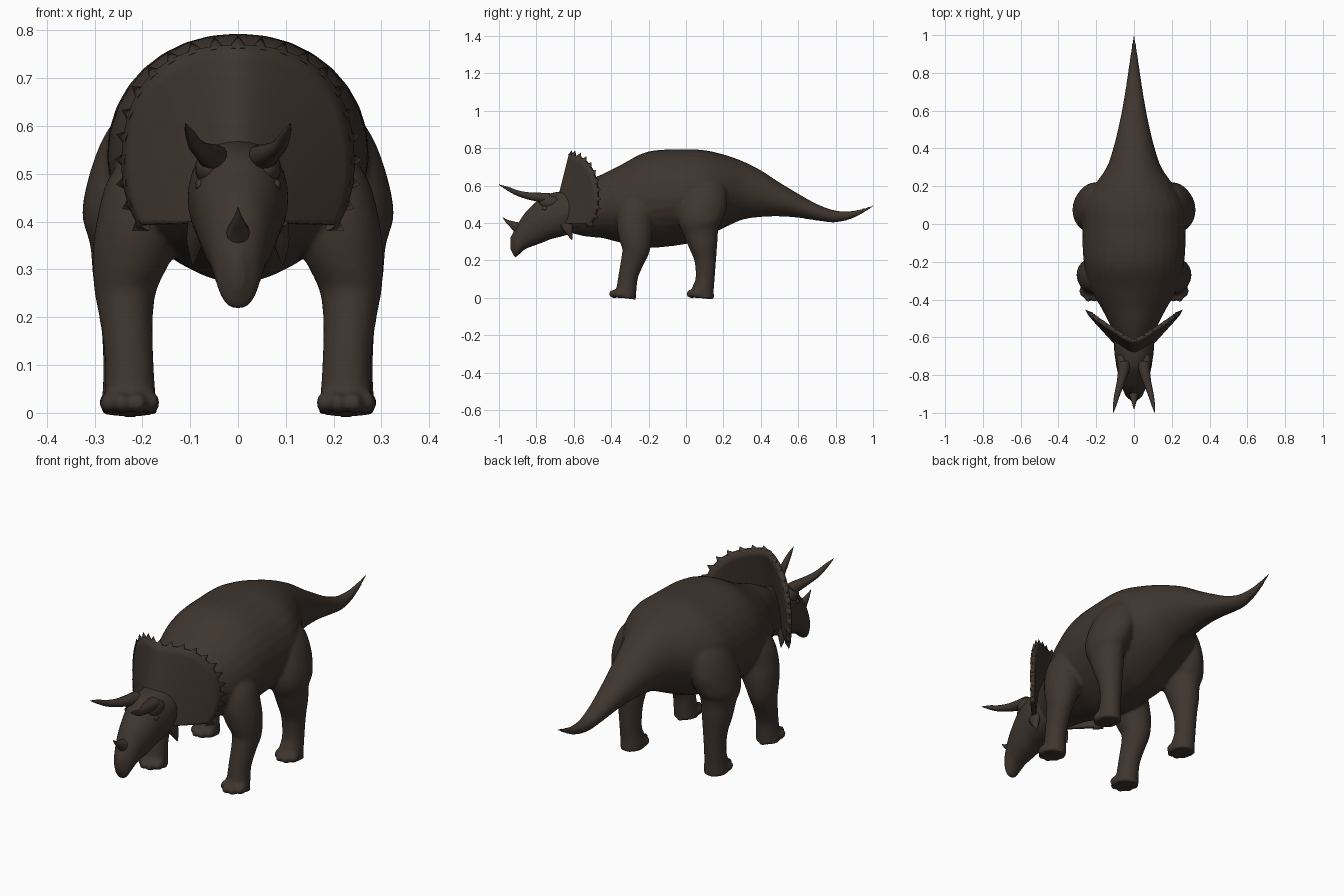
import bpy, bmesh, math
from mathutils import Vector

cube = bpy.data.objects.get("Cube")
if cube:
    bpy.data.objects.remove(cube, do_unlink=True)

hide = bpy.data.materials.new("dark_brown_hide")
hide.use_nodes = True
COLOUR = (0.050, 0.036, 0.028, 1)
hide.diffuse_color = COLOUR
hide.node_tree.nodes["Principled BSDF"].inputs["Base Color"].default_value = COLOUR


def finish(name, bm, angle=60):
    bmesh.ops.recalc_face_normals(bm, faces=bm.faces)
    mesh = bpy.data.meshes.new(name)
    bm.to_mesh(mesh)
    bm.free()
    mesh.materials.append(hide)
    obj = bpy.data.objects.new(name, mesh)
    bpy.context.collection.objects.link(obj)
    bpy.ops.object.select_all(action="DESELECT")
    obj.select_set(True)
    bpy.context.view_layer.objects.active = obj
    bpy.ops.object.shade_smooth_by_angle(angle=math.radians(angle))
    return obj


def blend(obj, voxel, rounds):
    """Fuse overlapping pieces into one soft skin."""
    fuse = obj.modifiers.new("fuse", "REMESH")
    fuse.mode = "VOXEL"
    fuse.voxel_size = voxel
    fuse.use_smooth_shade = True
    soften = obj.modifiers.new("soften", "SMOOTH")
    soften.factor = .5
    soften.iterations = rounds


def spline(rows, steps):
    """Smooth interpolation through rows of equal length."""
    out = []
    for i in range(len(rows) - 1):
        quad = [rows[max(i - 1, 0)], rows[i], rows[i + 1], rows[min(i + 2, len(rows) - 1)]]
        for s in range(steps):
            t = s / steps
            out.append([b + t / 2 * (c - a + t * (2*a - 5*b + 4*c - d + t * (3*(b - c) + d - a)))
                        for a, b, c, d in zip(*quad)])
    return out + [list(rows[-1])]


def loft(bm, rows, upright=False, sides=24, steps=4, upper=1.0, lower=1.0):
    """Skin rings of x, y, z, half-width, half-depth; powers shape the two halves."""
    rows = spline(rows, steps)
    rings = []
    for i, (x, y, z, ru, rv) in enumerate(rows):
        before, after = rows[max(i - 1, 0)], rows[min(i + 1, len(rows) - 1)]
        tangent = Vector(after[:3]) - Vector(before[:3])
        u = Vector((1, 0, 0))
        v = Vector((0, 0, 1)) if upright else tangent.cross(u).normalized()
        ring = []
        for k in range(sides):
            a = 2 * math.pi * k / sides
            c, s = math.cos(a), math.sin(a)
            c = math.copysign(abs(c) ** (upper if s > 0 else lower), c)
            ring.append(bm.verts.new(Vector((x, y, z)) + u * ru * c + v * rv * s))
        rings.append(ring)
    for low, high in zip(rings, rings[1:]):
        for k in range(sides):
            n = (k + 1) % sides
            bm.faces.new((low[k], low[n], high[n], high[k]))
    bm.faces.new(rings[0])
    bm.faces.new(rings[-1])


def profile(rows):
    """Turn rows of y, top, bottom, half-width into loft rings."""
    return [(0, y, (t + b) / 2, w, (t - b) / 2) for y, t, b, w in rows]


def ball(bm, centre, size):
    made = bmesh.ops.create_uvsphere(bm, u_segments=16, v_segments=10, radius=1)["verts"]
    for v in made:
        v.co = Vector(centre) + Vector(a * b for a, b in zip(v.co, size))


# Body, neck and tail
body = bmesh.new()
loft(body, profile([
    (-.66, .56, .36, .08), (-.55, .62, .33, .12), (-.45, .66, .32, .17),
    (-.35, .71, .295, .225), (-.2, .783, .268, .266), (0, .793, .288, .274),
    (.1, .789, .325, .264), (.2, .767, .372, .212), (.3, .732, .417, .145),
    (.4, .682, .432, .11), (.5, .617, .435, .085), (.6, .557, .428, .064),
    (.7, .502, .413, .047), (.8, .467, .403, .032), (.9, .467, .428, .018),
    (1, .496, .484, .005)]), True, 32, 5, .95, 1.35)

# Legs and toes
FRONT = [(.18, -.27, .57, .03, .05), (.205, -.27, .49, .066, .085),
         (.21, -.275, .4, .086, .095), (.22, -.27, .33, .084, .09),
         (.235, -.268, .26, .066, .075), (.234, -.285, .2, .056, .063),
         (.228, -.308, .12, .051, .053), (.226, -.318, .05, .053, .054),
         (.226, -.325, -.002, .058, .058)]
HIND = [(.15, .13, .66, .05, .06), (.185, .12, .6, .08, .1), (.212, .098, .52, .092, .125),
        (.233, .075, .42, .093, .118), (.235, .08, .35, .074, .094),
        (.236, .092, .28, .067, .077), (.233, .103, .2, .055, .058),
        (.232, .102, .1, .05, .051), (.23, .09, .04, .054, .06),
        (.23, .085, -.002, .057, .066)]
for s in (1, -1):
    for rows, spread in ((FRONT, .062), (HIND, .058)):
        loft(body, [(s * r[0], *r[1:]) for r in rows])
        x, y = rows[-1][:2]
        for k in range(4):
            a = math.radians(-60 + 40 * k)
            ball(body, (s * x + spread * .82 * math.sin(a), y - spread * math.cos(a), .021),
                 (.019, .031, .023))
blend(finish("body_legs_and_tail", body), .009, 4)

# Head with hooked beak
bm = bmesh.new()
loft(bm, profile([
    (-.56, .58, .36, .10), (-.66, .57, .33, .105), (-.72, .56, .315, .098),
    (-.77, .54, .295, .09), (-.82, .495, .277, .077), (-.86, .455, .26, .064),
    (-.89, .41, .235, .053), (-.915, .365, .22, .04), (-.937, .325, .26, .012)]),
    True, 32, 5, .95, .8)
finish("head", bm)

# Nose horn
bm = bmesh.new()
loft(bm, [(0, -.89, .37, .028, .035), (0, -.925, .39, .018, .02),
          (0, -.955, .408, .009, .01), (0, -.98, .43, .001, .001)], sides=12)
finish("nose_horn", bm)

# Frill: a fan folded back along its middle
FRILL_CENTRE = Vector((0, .40))
START, END = math.radians(-31), math.radians(211)


def rim(a):
    swell = 1 + (.06 * math.sin(2 * a) ** 2 if math.sin(a) > 0 else 0)
    return Vector((.236 * math.cos(a) * swell, .52 + .247 * math.sin(a) * swell))


def on_frill(p):
    x = math.sqrt(p.x ** 2 + .0009) - .03
    y = -.61 - .25 * (.79 - p.y) * max(0, 1 - x / .22) + .68 * x
    return Vector((p.x, y, p.y))


bm = bmesh.new()
COLS, LAYERS = 72, 10
grid = [[bm.verts.new(on_frill(FRILL_CENTRE.lerp(rim(START + (END - START) * i / COLS),
                                                 .1 + .9 * j / LAYERS)))
         for i in range(COLS + 1)] for j in range(LAYERS + 1)]
for near, far in zip(grid, grid[1:]):
    for i in range(COLS):
        bm.faces.new((near[i], near[i + 1], far[i + 1], far[i]))
frill = finish("frill", bm)
thick = frill.modifiers.new("thickness", "SOLIDIFY")
thick.thickness = .022
thick.offset = 0

# Small flattened spikes around the frill rim
bm = bmesh.new()
TEETH = 23
for i in range(TEETH):
    a = START + (END - START) * i / (TEETH - 1)
    edge = rim(a)
    out = (edge - Vector((0, .52))).normalized()
    side = on_frill(edge + Vector((-out.y, out.x)) * .001) - on_frill(edge)
    side.normalize()
    root, tip = on_frill(edge - out * .007), on_frill(edge + out * .023)
    across = side.cross(tip - root).normalized()
    base = [bm.verts.new(root + side * .022 * math.cos(t) + across * .014 * math.sin(t))
            for t in [k * math.pi / 4 for k in range(8)]]
    apex = bm.verts.new(tip)
    bm.faces.new(base)
    for k in range(8):
        bm.faces.new((base[k], base[(k + 1) % 8], apex))
finish("frill_spikes", bm)

for s, label in ((1, "left"), (-1, "right")):
    # Curved brow horn
    bm = bmesh.new()
    loft(bm, [(s * .05, -.73, .53, .034, .032), (s * .056, -.78, .537, .029, .026),
              (s * .07, -.84, .545, .022, .02), (s * .088, -.9, .56, .016, .015),
              (s * .101, -.955, .585, .01, .01), (s * .11, -1, .605, .001, .001)], sides=14)
    finish(label + "_brow_horn", bm)

    # Brow ridge, eye and cheek spike
    bm = bmesh.new()
    ball(bm, (s * .062, -.73, .512), (.028, .055, .035))
    ball(bm, (s * .079, -.755, .477), (.011, .015, .012))
    finish(label + "_brow_and_eye", bm)
    bm = bmesh.new()
    loft(bm, [(s * .08, -.64, .40, .025, .04), (s * .09, -.625, .355, .017, .022),
              (s * .094, -.61, .31, .002, .002)], sides=10)
    finish(label + "_cheek_spike", bm)
